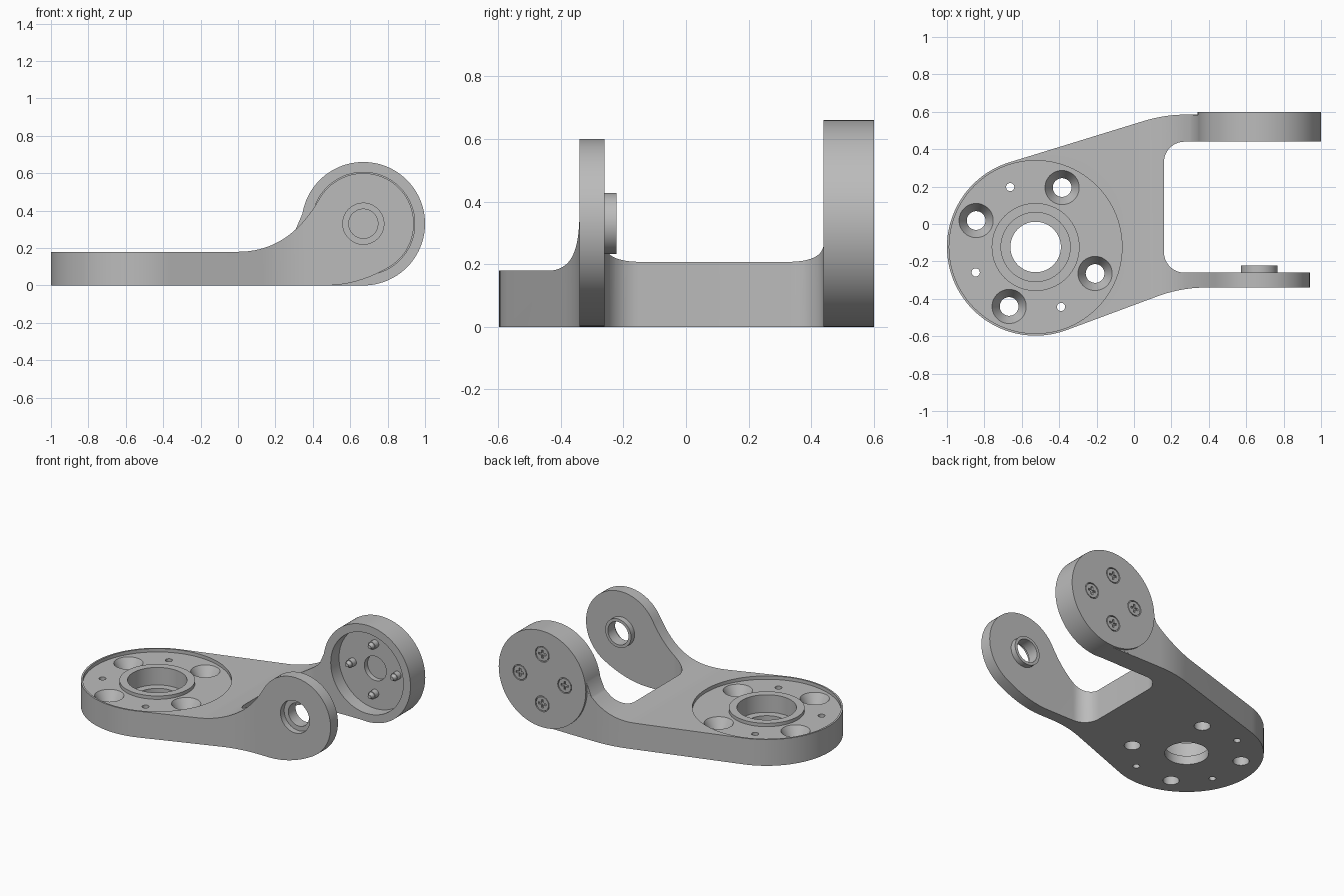
import bpy
import bmesh
from math import cos, sin, radians
from mathutils import Matrix, Vector

if "Cube" in bpy.data.objects:
    bpy.data.objects.remove(bpy.data.objects["Cube"])

GREY = (0.5, 0.5, 0.5, 1)
metal = bpy.data.materials.new("plain grey metal")
metal.use_nodes = True
metal.diffuse_color = GREY
metal.node_tree.nodes["Principled BSDF"].inputs["Base Color"].default_value = GREY

HUB = (-0.526, -0.123)    # base plate centre in x, y
PIVOT = (0.67, 0.33)      # arm pivot centre in x, z


def finish(name, bm):
    bmesh.ops.recalc_face_normals(bm, faces=bm.faces)
    mesh = bpy.data.meshes.new(name)
    bm.to_mesh(mesh)
    bm.free()
    mesh.materials.append(metal)
    obj = bpy.data.objects.new(name, mesh)
    bpy.context.collection.objects.link(obj)
    return obj


def prism(name, points, axis, lo, hi):
    """Extrude a 2D outline along z or y."""
    bm = bmesh.new()
    place = (lambda p, d: (p[0], p[1], d)) if axis == "z" else (lambda p, d: (p[0], d, p[1]))
    face = bm.faces.new([bm.verts.new(place(p, lo)) for p in points])
    side = bmesh.ops.extrude_face_region(bm, geom=[face])["geom"]
    move = Vector(place((0, 0), hi - lo))
    bmesh.ops.translate(bm, vec=move, verts=[v for v in side if isinstance(v, bmesh.types.BMVert)])
    return finish(name, bm)


def rod(name, centre, axis, r, lo, hi, r_hi=None, n=64):
    """Cylinder or cone between two levels along z or y."""
    mid = (lo + hi) / 2
    if axis == "z":
        m = Matrix.Translation((centre[0], centre[1], mid))
    else:
        m = Matrix.Translation((centre[0], mid, centre[1])) @ Matrix.Rotation(radians(-90), 4, "X")
    bm = bmesh.new()
    bmesh.ops.create_cone(bm, cap_ends=True, segments=n, radius1=r,
                          radius2=r if r_hi is None else r_hi, depth=hi - lo, matrix=m)
    return finish(name, bm)


def combine(target, tool, operation):
    """Apply a boolean and discard the tool."""
    mod = target.modifiers.new("combine", "BOOLEAN")
    mod.operation = operation
    mod.solver = "EXACT"
    mod.object = tool
    bpy.context.view_layer.objects.active = target
    bpy.ops.object.modifier_apply(modifier=mod.name)
    bpy.data.objects.remove(tool)


def cut(target, *args, **kw):
    combine(target, rod("cutter", *args, **kw), "DIFFERENCE")


def join(target, *args, **kw):
    combine(target, rod("addition", *args, **kw), "UNION")


def arc(c, r, a, b, n):
    return [(c[0] + r * cos(radians(a + (b - a) * i / n)),
             c[1] + r * sin(radians(a + (b - a) * i / n))) for i in range(n + 1)]


def bend(p, q, s, n=16):
    """Smooth curve from p to s, pulled toward q."""
    return [tuple((1 - t) ** 2 * a + 2 * t * (1 - t) * b + t * t * c for a, b, c in zip(p, q, s))
            for t in [i / n for i in range(n + 1)]]


def around(c, r, start, count):
    return [(c[0] + r * cos(radians(start + 360 * i / count)),
             c[1] + r * sin(radians(start + 360 * i / count))) for i in range(count)]


def smooth(obj):
    bpy.ops.object.select_all(action="DESELECT")
    obj.select_set(True)
    bpy.context.view_layer.objects.active = obj
    bpy.ops.object.shade_smooth_by_angle(angle=radians(25))


# Forked body: plan outline trimmed by the side profile
plan = (arc(HUB, 0.474, 107, 290, 56)
        + bend((0.13, -0.385), (0.255, -0.34), (0.38, -0.34))
        + [(1.1, -0.34), (1.1, -0.26)]
        + arc((0.27, -0.15), 0.11, 270, 180, 14)
        + arc((0.27, 0.33), 0.11, 180, 90, 14)
        + [(0.67, 0.44), (0.67, 0.585)]
        + bend((0.28, 0.585), (0.163, 0.585), (0.05, 0.55)))
profile = ([(-1.2, 0.18), (-1.2, 0)]
           + bend((0.47, 0), (0.639, 0), (0.805, 0.096))
           + arc(PIVOT, 0.27, -59, 149, 56)
           + bend((0.436, 0.465), (0.275, 0.18), (0, 0.18), 24))
body = prism("bracket_body", plan, "z", 0, 0.8)
combine(body, prism("side_trim", profile, "y", -1, 1), "INTERSECT")

# Rear arm neck and cup-shaped disc
neck = [(0.3, 0), (0.67, 0), (0.67, 0.33), (0.4, 0.42), (0.345, 0.385), (0.3, 0.28)]
combine(body, prism("neck", neck, "y", 0.442, 0.584), "UNION")
join(body, PIVOT, "y", 0.33, 0.44, 0.6, n=96)
cut(body, PIVOT, "y", 0.275, 0.4, 0.53, n=96)
cut(body, PIVOT, "y", 0.083, 0.5, 0.565)

# Round seat in the base with a raised, stepped hub
cut(body, HUB, "z", 0.462, 0.157, 0.4, n=96)
join(body, HUB, "z", 0.235, 0.1, 0.18)
cut(body, HUB, "z", 0.185, 0.06, 0.3)
cut(body, HUB, "z", 0.135, -0.1, 0.2)

# Countersunk bolt holes and small pin holes
for spot in around(HUB, 0.348, 66, 4):
    cut(body, spot, "z", 0.05, 0.085, 0.158, r_hi=0.092, n=48)
    cut(body, spot, "z", 0.05, -0.1, 0.3, n=48)
for spot in around(HUB, 0.348, 113, 4)[:3]:
    cut(body, spot, "z", 0.022, -0.1, 0.3, n=24)

# Front arm bearing collar and stepped bore
join(body, PIVOT, "y", 0.098, -0.3, -0.222)
cut(body, PIVOT, "y", 0.11, -0.4, -0.3)
cut(body, PIVOT, "y", 0.078, -0.4, -0.1)

# Four cross-head screws through the rear disc
for i, spot in enumerate(around(PIVOT, 0.17, 0, 4)):
    cut(body, spot, "y", 0.053, 0.588, 0.7, n=32)
    screw = rod(f"disc_screw_{i + 1}", spot, "y", 0.047, 0.57, 0.599, n=32)
    join(screw, spot, "y", 0.027, 0.49, 0.58, n=24)
    join(screw, spot, "y", 0.012, 0.465, 0.495, r_hi=0.024, n=24)
    for w, h in ((0.028, 0.007), (0.007, 0.028)):
        x, z = spot
        slot = [(x - w, z - h), (x + w, z - h), (x + w, z + h), (x - w, z + h)]
        combine(screw, prism("slot", slot, "y", 0.585, 0.65), "DIFFERENCE")
    smooth(screw)

smooth(body)
